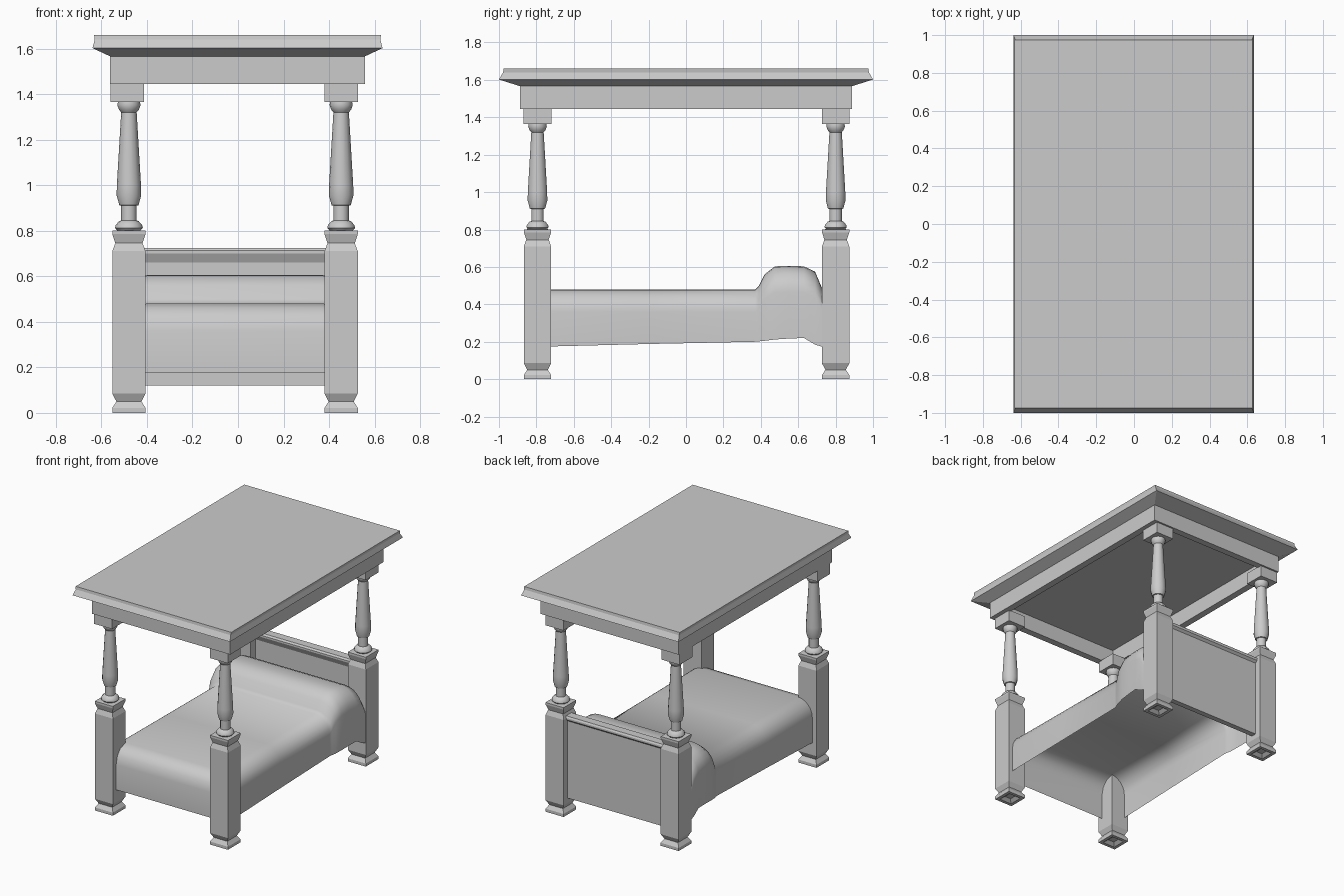
import bpy, bmesh, math

cube = bpy.data.objects.get("Cube")
if cube:
    bpy.data.objects.remove(cube)

grey = bpy.data.materials.new("plain_grey")
grey.use_nodes = True
grey.diffuse_color = (0.6, 0.6, 0.6, 1)
grey.node_tree.nodes["Principled BSDF"].inputs["Base Color"].default_value = grey.diffuse_color


def finish(bm, name, smooth=0):
    """Turn a bmesh into a named grey object."""
    bmesh.ops.recalc_face_normals(bm, faces=bm.faces)
    mesh = bpy.data.meshes.new(name)
    bm.to_mesh(mesh)
    bm.free()
    mesh.materials.append(grey)
    obj = bpy.data.objects.new(name, mesh)
    bpy.context.collection.objects.link(obj)
    if smooth:
        bpy.ops.object.select_all(action='DESELECT')
        obj.select_set(True)
        bpy.context.view_layer.objects.active = obj
        bpy.ops.object.shade_smooth_by_angle(angle=math.radians(smooth))
    return obj


def loft(bm, rings, closed=True, caps=True):
    """Skin a list of point rings with quads."""
    rows = [[bm.verts.new(p) for p in ring] for ring in rings]
    n = len(rows[0])
    for a, b in zip(rows, rows[1:]):
        for i in range(n if closed else n - 1):
            j = (i + 1) % n
            bm.faces.new((a[i], a[j], b[j], b[i]))
    if caps:
        bm.faces.new(rows[0])
        bm.faces.new(rows[-1])


def rect(cx, cy, hx, hy, z):
    return [(cx + sx * hx, cy + sy * hy, z)
            for sx, sy in ((-1, -1), (1, -1), (1, 1), (-1, 1))]


def circle(cx, cy, r, z, n=14):
    return [(cx + r * math.cos(math.tau * i / n), cy + r * math.sin(math.tau * i / n), z)
            for i in range(n)]


# Post profiles as (half width or radius, height)
BLOCK = [(0.025, 0.02), (0.05, 0), (0.073, 0), (0.073, 0.022), (0.055, 0.05), (0.073, 0.085),
         (0.073, 0.71), (0.06, 0.745), (0.073, 0.785), (0.073, 0.8), (0.05, 0.802)]
TURNED = [(0.05, 0.8), (0.061, 0.812), (0.058, 0.825), (0.043, 0.842), (0.034, 0.845),
          (0.034, 0.91), (0.042, 0.912), (0.054, 0.955), (0.053, 1.0), (0.034, 1.32),
          (0.044, 1.332), (0.051, 1.352), (0.048, 1.367)]

for side, px in (("right", -0.479), ("left", 0.453)):
    for end, py in (("front", -0.794), ("back", 0.8)):
        bm = bmesh.new()
        loft(bm, [rect(px, py, h, h, z) for h, z in BLOCK])
        finish(bm, f"{end}_{side}_post_block")
        bm = bmesh.new()
        loft(bm, [circle(px, py, r, z) for r, z in TURNED])
        finish(bm, f"{end}_{side}_turned_post", 35)
        bm = bmesh.new()
        cx = px - 0.007 if px < 0 else px
        loft(bm, [rect(cx, py, 0.073, 0.074, z) for z in (1.365, 1.45)])
        finish(bm, f"{end}_{side}_post_capital")

# Canopy: outer cornice and frame, wrapping up inside to the ceiling
CANOPY = [(0.51, 0.837, 1.56), (0.51, 0.837, 1.445), (0.56, 0.887, 1.445),
          (0.56, 0.887, 1.566), (0.637, 1.0, 1.602), (0.627, 0.978, 1.64),
          (0.63, 0.975, 1.66)]
bm = bmesh.new()
loft(bm, [rect(-0.002, 0, *c) for c in CANOPY])
finish(bm, "canopy")

# Headboard: panel with a moulded top rail, as a side profile swept across
HEADBOARD = [(0.785, 0.12), (0.785, 0.66), (0.765, 0.7), (0.765, 0.713), (0.775, 0.725),
             (0.835, 0.725), (0.842, 0.713), (0.842, 0.7), (0.825, 0.685), (0.825, 0.12)]
bm = bmesh.new()
loft(bm, [[(x, y, z) for y, z in HEADBOARD] for x in (-0.45, 0.42)])
finish(bm, "headboard")


# Bed cover: hollow draped sheet, one arched section per station
def section(y, w, top, hem, r):
    r = min(r, top - hem)
    half = [(w, hem)]
    for k in range(7):
        a = math.pi / 2 * k / 6
        half.append((w - r * (1 - math.cos(a)), top - r * (1 - math.sin(a))))
    pts = half + [(-x, z) for x, z in reversed(half)]
    return [(x - 0.013, y, z) for x, z in pts]


# Stations: y, half width, top, hem, edge radius
COVER = [(-0.83, 0.47, 0.176, 0.175, 0.1), (-0.83, 0.475, 0.36, 0.175, 0.1),
         (-0.815, 0.49, 0.42, 0.175, 0.11), (-0.78, 0.5, 0.462, 0.175, 0.12),
         (-0.72, 0.505, 0.48, 0.175, 0.12), (-0.2, 0.5, 0.48, 0.188, 0.12),
         (0.37, 0.495, 0.48, 0.2, 0.12), (0.39, 0.5, 0.5, 0.202, 0.12),
         (0.42, 0.51, 0.56, 0.205, 0.13), (0.475, 0.52, 0.603, 0.212, 0.14),
         (0.55, 0.525, 0.606, 0.217, 0.14), (0.63, 0.53, 0.603, 0.22, 0.14),
         (0.69, 0.535, 0.575, 0.185, 0.14), (0.73, 0.538, 0.48, 0.172, 0.12),
         (0.78, 0.538, 0.36, 0.17, 0.1)]
bm = bmesh.new()
loft(bm, [section(*c) for c in COVER], closed=False, caps=False)
finish(bm, "bed_cover", 60)
